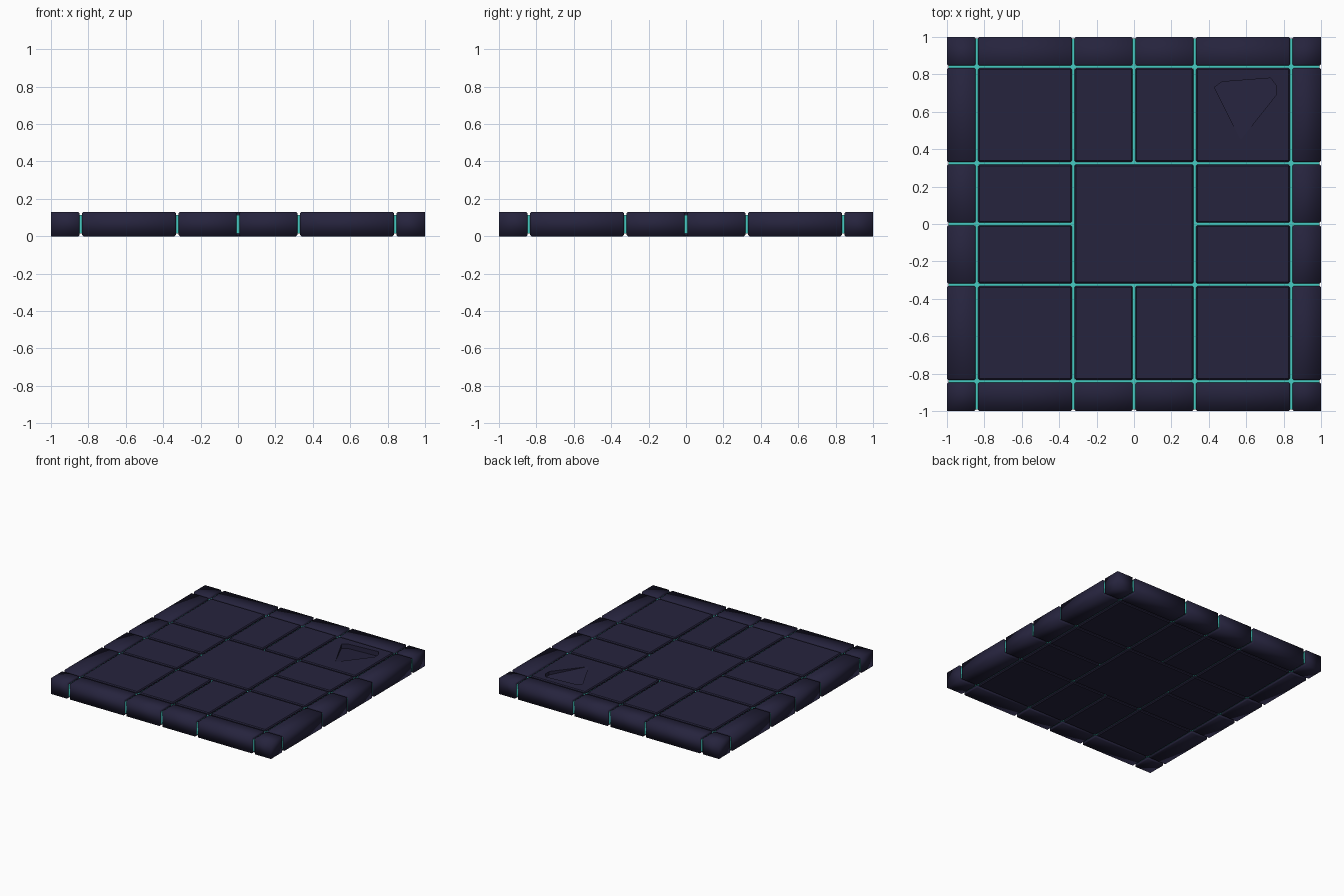
import bpy, bmesh, math

if "Cube" in bpy.data.objects:
    bpy.data.objects.remove(bpy.data.objects["Cube"])

H = 0.13          # slab thickness
GAP = 0.007       # half width of a seam
CHAMFER = 0.007


def material(name, rgb):
    m = bpy.data.materials.new(name)
    m.diffuse_color = (*rgb, 1)
    m.use_nodes = True
    m.node_tree.nodes["Principled BSDF"].inputs["Base Color"].default_value = m.diffuse_color
    return m


STONE = material("dark indigo stone", (0.019, 0.017, 0.047))
GLOW = material("teal glow", (0.06, 0.60, 0.54))


def make_object(name, bm, mat):
    bmesh.ops.recalc_face_normals(bm, faces=bm.faces)
    me = bpy.data.meshes.new(name)
    bm.to_mesh(me)
    bm.free()
    me.materials.append(mat)
    ob = bpy.data.objects.new(name, me)
    bpy.context.collection.objects.link(ob)
    return ob


def box(x0, x1, y0, y1, z0, z1):
    bm = bmesh.new()
    bmesh.ops.create_cube(bm, size=1)
    for v in bm.verts:
        v.co = (x1 if v.co.x > 0 else x0,
                y1 if v.co.y > 0 else y0,
                z1 if v.co.z > 0 else z0)
    bm.normal_update()
    return bm


def smooth(ob, angle):
    bpy.ops.object.select_all(action='DESELECT')
    ob.select_set(True)
    bpy.context.view_layer.objects.active = ob
    bpy.ops.object.shade_smooth_by_angle(angle=math.radians(angle))


def on_rim(p):
    return max(abs(p.x), abs(p.y)) > 0.999


# Stone tile: only edges next to a seam are chamfered
def tile(name, x0, x1, y0, y1):
    inset = lambda v, s: v if abs(v) == 1 else v + s * GAP
    bm = box(inset(x0, 1), inset(x1, -1), inset(y0, 1), inset(y1, -1), 0, H)
    seam = [f for f in bm.faces if abs(f.normal.z) < 0.5
            and not on_rim(f.calc_center_median())]
    edges = list({e for f in seam for e in f.edges})
    bmesh.ops.bevel(bm, geom=edges, offset=CHAMFER, segments=1, affect='EDGES')
    ob = make_object(name, bm, STONE)
    rim = 1 in (abs(x0), abs(x1), abs(y0), abs(y1))
    smooth(ob, 180 if rim else 30)
    return ob


# Tile grid, with the middle cells split in half around the large centre tile
cuts = [-1, -0.84, -0.325, 0.325, 0.84, 1]
spans = list(zip(cuts, cuts[1:]))
for i, (x0, x1) in enumerate(spans):
    for j, (y0, y1) in enumerate(spans):
        name = f"tile_{i}_{j}"
        if i == 2 and j == 2:
            tile("centre_tile", x0, x1, y0, y1)
        elif i == 2:
            tile(name + "_left", x0, 0, y0, y1)
            tile(name + "_right", 0, x1, y0, y1)
        elif j == 2:
            tile(name + "_front", x0, x1, y0, 0)
            tile(name + "_back", x0, x1, 0, y1)
        else:
            tile(name, x0, x1, y0, y1)

# Chipped hollow in the back right tile, sloping down towards the back
outline = [(0.43, 0.73), (0.47, 0.76), (0.73, 0.78), (0.76, 0.74),
           (0.76, 0.69), (0.57, 0.45)]
bm = bmesh.new()
top = [bm.verts.new((x, y, H + 0.05)) for x, y in outline]
low = [bm.verts.new((x, y, H + 0.001 - 0.04 * (y - 0.45) / 0.33)) for x, y in outline]
bm.faces.new(top)
bm.faces.new(low)
for k in range(len(outline)):
    n = (k + 1) % len(outline)
    bm.faces.new((top[k], top[n], low[n], low[k]))
cutter = make_object("chip_cutter", bm, STONE)
cutter.hide_render = True
chipped = bpy.data.objects["tile_3_3"]
chipped.name = "chipped_tile"
mod = chipped.modifiers.new("chip", 'BOOLEAN')
mod.operation = 'DIFFERENCE'
mod.solver = 'EXACT'
mod.object = cutter
bpy.context.view_layer.objects.active = chipped
bpy.ops.object.modifier_apply(modifier=mod.name)
bpy.data.objects.remove(cutter)
smooth(chipped, 30)

# Glowing strips inside the seams
W, E, Z0, Z1 = GAP + 0.002, 0.992, 0.016, H - 0.016
for c in cuts[1:-1]:
    make_object("glow_strip_lengthwise", box(c - W, c + W, -E, E, Z0, Z1), GLOW)
    make_object("glow_strip_crosswise", box(-E, E, c - W, c + W, Z0, Z1), GLOW)
for a, b in ((-E, -0.325), (0.325, E)):
    make_object("glow_half_strip_lengthwise", box(-W, W, a, b, Z0, Z1), GLOW)
    make_object("glow_half_strip_crosswise", box(a, b, -W, W, Z0, Z1), GLOW)
